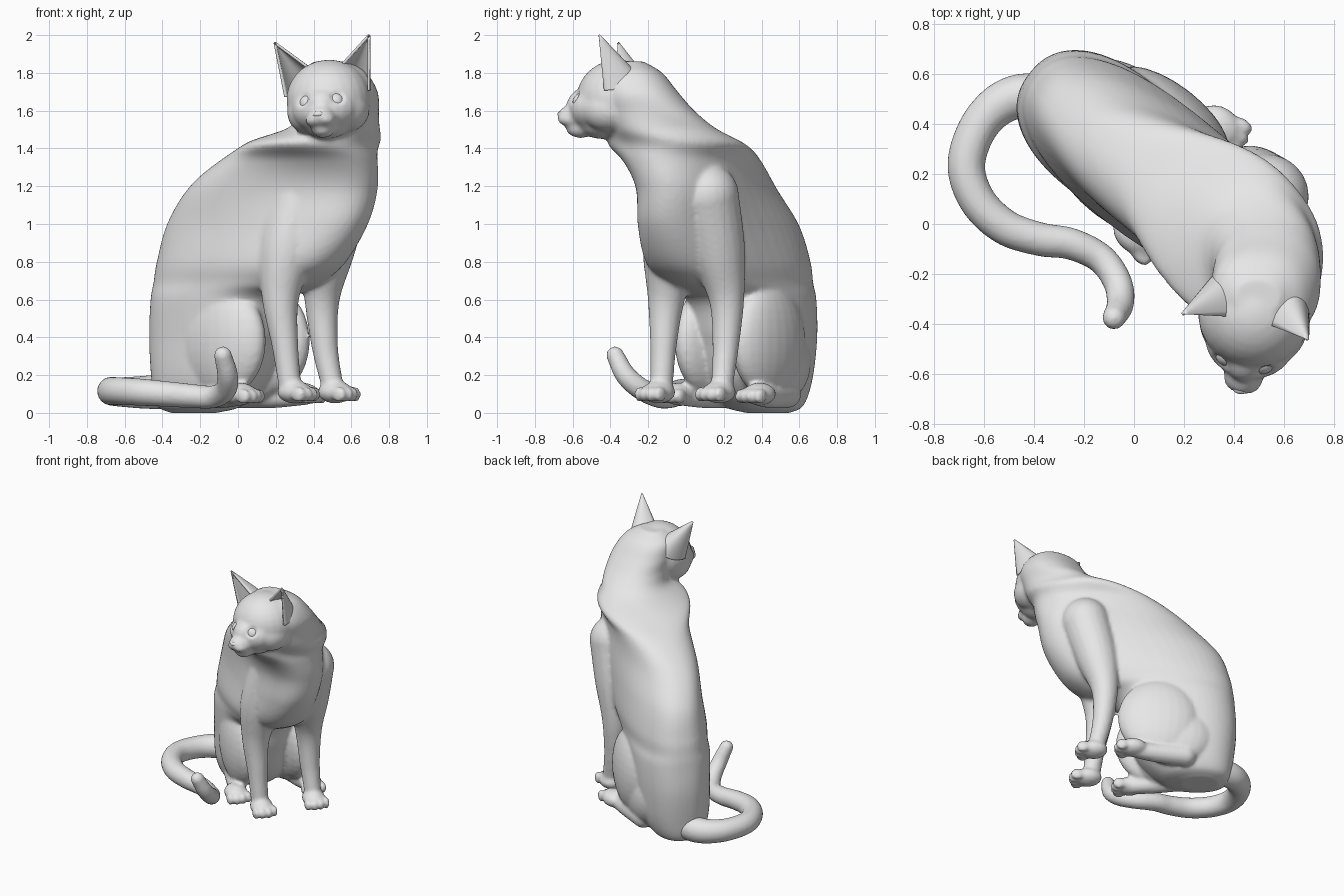
import bpy
import bmesh
from math import sin, cos, copysign, pi, radians
from mathutils import Matrix, Quaternion, Vector

cube = bpy.data.objects.get("Cube")
if cube:
    bpy.data.objects.remove(cube)

grey = bpy.data.materials.new("soft_grey")
grey.use_nodes = True
grey.diffuse_color = (0.8, 0.8, 0.8, 1)
for node in grey.node_tree.nodes:
    if node.type == "BSDF_PRINCIPLED":
        node.inputs["Base Color"].default_value = grey.diffuse_color

# Body frame: x forward, y to the animal's left. Head frame: y forward, x right.
BODY = Matrix.Rotation(radians(-37.7), 4, "Z")
HEAD = (Matrix.Translation((0.48, -0.36, 1.66))
        @ Matrix.Rotation(radians(168.5), 4, "Z")
        @ Matrix.Rotation(radians(4.5), 4, "Y"))
TURN = HEAD.to_3x3().to_4x4()
MIDLINE = 0.245


def blob(bm, frame, centre, radii):
    """Add an ellipsoid placed in the given frame."""
    place = frame @ Matrix.Translation(centre) @ Matrix.Diagonal((*radii, 1))
    bmesh.ops.create_uvsphere(bm, u_segments=24, v_segments=16, radius=1, matrix=place)


def spline(points):
    """Smooth a list of number rows into a denser one."""
    p = [Vector(q) for q in points]
    p = [p[0] * 2 - p[1]] + p + [p[-1] * 2 - p[-2]]
    path = []
    for a, b, c, d in zip(p, p[1:], p[2:], p[3:]):
        for i in range(8):
            t = i / 8
            path.append((b * 2 + (c - a) * t + (a * 2 - b * 5 + c * 4 - d) * t**2
                         + (b * 3 - a - c * 3 + d) * t**3) / 2)
    return path + [p[-2]]


def skin(bm, rings):
    """Join a stack of point rings into a closed tube."""
    rings = [[bm.verts.new(p) for p in ring] for ring in rings]
    sides = len(rings[0])
    for low, high in zip(rings, rings[1:]):
        for i in range(sides):
            j = (i + 1) % sides
            bm.faces.new((low[i], low[j], high[j], high[i]))
    bm.faces.new(rings[0][::-1])
    bm.faces.new(rings[-1])


def ellipse(centre, spin, a, b, sides, power):
    """Make a ring of points; a power below one gives a fuller outline."""
    ring = []
    for i in range(sides):
        x, y = [copysign(abs(v) ** power, v)
                for v in (cos(2 * pi * i / sides), sin(2 * pi * i / sides))]
        ring.append(centre + spin @ Vector((a * x, b * y, 0)))
    return ring


def limb(bm, points):
    """Sweep a round limb along (x, y, z, radius) points, with rounded ends."""
    path = spline(points)
    rings = []
    heading, spin = Vector((0, 0, 1)), Quaternion()
    for i, q in enumerate(path):
        ahead = path[min(i + 1, len(path) - 1)].xyz - path[max(i - 1, 0)].xyz
        ahead.normalize()
        spin = heading.rotation_difference(ahead) @ spin
        heading = ahead
        rings.append(ellipse(q.xyz, spin.to_matrix(), q.w, q.w, 20, 1))
    skin(bm, rings)
    for q in (path[0], path[-1]):
        blob(bm, Matrix(), q.xyz, [q.w] * 3)


def make(name, bm):
    """Turn a bmesh into a smooth object."""
    bmesh.ops.recalc_face_normals(bm, faces=bm.faces)
    mesh = bpy.data.meshes.new(name)
    bm.to_mesh(mesh)
    bm.free()
    mesh.materials.append(grey)
    mesh.shade_smooth()
    obj = bpy.data.objects.new(name, mesh)
    bpy.context.scene.collection.objects.link(obj)
    return obj


def fuse(obj, rounds):
    """Merge overlapping volumes into one soft skin."""
    remesh = obj.modifiers.new("Fuse", "REMESH")
    remesh.mode = "VOXEL"
    remesh.voxel_size = 0.013
    soften = obj.modifiers.new("Soften", "SMOOTH")
    soften.factor = 0.5
    soften.iterations = rounds
    graph = bpy.context.evaluated_depsgraph_get()
    mesh = bpy.data.meshes.new_from_object(obj.evaluated_get(graph))
    obj.modifiers.clear()
    obj.data = mesh
    mesh.materials.clear()
    mesh.materials.append(grey)
    mesh.shade_smooth()
    bpy.context.view_layer.update()


# Trunk and neck: z, forward, left, half length, half width, turn
trunk = [
    (0.00, -0.45, 0.20, 0.13, 0.10, -38),
    (0.04, -0.41, 0.20, 0.24, 0.18, -38),
    (0.18, -0.35, 0.21, 0.33, 0.24, -38),
    (0.40, -0.32, 0.22, 0.38, 0.26, -38),
    (0.60, -0.28, 0.22, 0.41, 0.27, -38),
    (0.69, -0.17, 0.22, 0.51, 0.27, -38),
    (0.80, -0.08, 0.22, 0.58, 0.28, -38),
    (1.00, 0.02, 0.23, 0.61, 0.26, -35),
    (1.20, 0.13, 0.23, 0.55, 0.25, -31),
    (1.34, 0.24, 0.22, 0.46, 0.27, -37),
    (1.43, 0.35, 0.20, 0.36, 0.32, -50),
    (1.51, 0.48, 0.21, 0.28, 0.23, -72),
    (1.60, 0.54, 0.17, 0.24, 0.215, -90),
    (1.70, 0.57, 0.12, 0.21, 0.215, -90),
    (1.80, 0.57, 0.08, 0.16, 0.18, -90),
    (1.86, 0.57, 0.07, 0.07, 0.09, -90),
]
bm = bmesh.new()
skin(bm, [ellipse(BODY @ Vector((f, l, z)), Matrix.Rotation(radians(turn), 3, "Z"), a, b, 48, 0.87)
          for z, f, l, a, b, turn in spline(trunk)])

# Skull, brow, nose bridge, muzzle and chin
blob(bm, HEAD, (0, 0, 0), (0.225, 0.22, 0.21))
blob(bm, HEAD, (0, 0.11, -0.05), (0.18, 0.15, 0.13))
blob(bm, HEAD, (0, 0.14, -0.03), (0.10, 0.135, 0.10))
blob(bm, HEAD, (0, 0.22, -0.09), (0.08, 0.105, 0.065))
blob(bm, HEAD, (0, 0.20, -0.15), (0.065, 0.08, 0.055))
blob(bm, HEAD, (0, 0.08, -0.12), (0.13, 0.14, 0.09))
for side in (-1, 1):
    # Cheeks and whisker pads
    blob(bm, HEAD, (side * 0.10, 0.03, -0.06), (0.12, 0.15, 0.12))
    blob(bm, HEAD, (side * 0.032, 0.24, -0.108), (0.05, 0.078, 0.04))


def paw(bm, f, l, z):
    """Add a paw with four toes."""
    blob(bm, BODY, (f - 0.01, l, z), (0.10, 0.08, 0.06))
    for i in (-1.5, -0.5, 0.5, 1.5):
        reach = 0.085 - 0.014 * abs(i)
        blob(bm, BODY, (f + reach, l + i * 0.044, z - 0.012), (0.045, 0.023, 0.042))


# Shoulders and front legs, each with its own stance
limb(bm, [(0.34, -0.04, 1.15, 0.17), (0.255, -0.08, 0.85, 0.15),
          (0.225, -0.105, 0.6, 0.098), (0.25, -0.12, 0.35, 0.07), (0.275, -0.13, 0.14, 0.06)])
limb(bm, [(0.53, 0.11, 1.15, 0.17), (0.47, 0.17, 0.85, 0.145),
          (0.445, 0.215, 0.6, 0.094), (0.46, 0.21, 0.35, 0.07), (0.50, 0.19, 0.14, 0.058)])
paw(bm, 0.335, 0.07, 0.11)
paw(bm, 0.31, 0.455, 0.11)

for side in (-1, 1):
    # Haunches, hind feet and hind paws
    blob(bm, BODY, (-0.15, MIDLINE + side * 0.19, 0.38), (0.28, 0.12, 0.30))
    blob(bm, BODY, (-0.26, MIDLINE + side * 0.15, 0.27), (0.27, 0.12, 0.23))
    foot = [(-0.34, 0.17, 0.10, 0.075), (-0.12, 0.22, 0.09, 0.065), (0.04, 0.26, 0.095, 0.055)]
    limb(bm, [(*(BODY @ Vector((f, MIDLINE + side * l, z))), r) for f, l, z, r in foot])
    paw(bm, 0.04, MIDLINE + side * 0.27, 0.10)

body = make("body", bm)
fuse(body, 6)

# Tail curled round to the front with a raised tip
bm = bmesh.new()
limb(bm, [(-0.25, 0.48, 0.12, 0.10), (-0.46, 0.51, 0.11, 0.09),
          (-0.60, 0.42, 0.11, 0.08), (-0.67, 0.25, 0.115, 0.076),
          (-0.63, 0.10, 0.115, 0.074), (-0.52, -0.01, 0.11, 0.072),
          (-0.38, -0.06, 0.10, 0.068), (-0.25, -0.08, 0.09, 0.064),
          (-0.13, -0.14, 0.085, 0.06), (-0.065, -0.235, 0.125, 0.058),
          (-0.055, -0.32, 0.20, 0.055), (-0.08, -0.375, 0.305, 0.047)])
fuse(make("tail", bm), 3)


def on_face(x, z):
    """Find the point and normal of the face, looking from in front."""
    start = HEAD @ Vector((x, 0.6, z))
    ray = HEAD.to_3x3() @ Vector((0, -1, 0))
    return body.ray_cast(start, ray)[1:3]


# Nose
point, normal = on_face(0, -0.075)
bm = bmesh.new()
blob(bm, Matrix.Translation(point - normal * 0.01) @ TURN, (0, 0, 0), (0.028, 0.016, 0.015))
make("nose", bm)

# Eyes set in shallow sockets pressed into the face
for name, x in (("right", 0.095), ("left", -0.095)):
    point, normal = on_face(x, 0.005)
    for vert in body.data.vertices:
        near = (vert.co - point).length / 0.045
        if near < 1:
            vert.co -= normal * 0.015 * (1 - near**2)
    bm = bmesh.new()
    blob(bm, Matrix.Translation(point - normal * 0.052), (0, 0, 0), [0.05] * 3)
    make(name + "_eye", bm)

# Ears: open cups narrowing to a rounded tip
for name, side in (("right", 1), ("left", -1)):
    inner, outer, back, tip = [Vector((side * x, y, z)) for x, y, z in (
        (0.085, 0.03, 0.17), (0.225, 0.03, 0.03), (0.15, -0.13, 0.10), (0.255, 0.057, 0.32))]
    mid = (inner + outer) / 2
    bm = bmesh.new()
    rows = []
    for i in range(25):
        shrink = max(1 - (i / 24) ** 1.15, 0.0001) ** 0.75
        rows.append([])
        for j in range(21):
            u = pi * j / 20
            base = mid + cos(u) * (inner - mid) + sin(u) * (back - mid)
            rows[-1].append(bm.verts.new(HEAD @ (tip + (base - tip) * shrink)))
    for low, high in zip(rows, rows[1:]):
        for j in range(20):
            bm.faces.new((low[j], low[j + 1], high[j + 1], high[j]))
    ear = make(name + "_ear", bm)
    shell = ear.modifiers.new("Thickness", "SOLIDIFY")
    shell.thickness = 0.014
    shell.offset = 0
